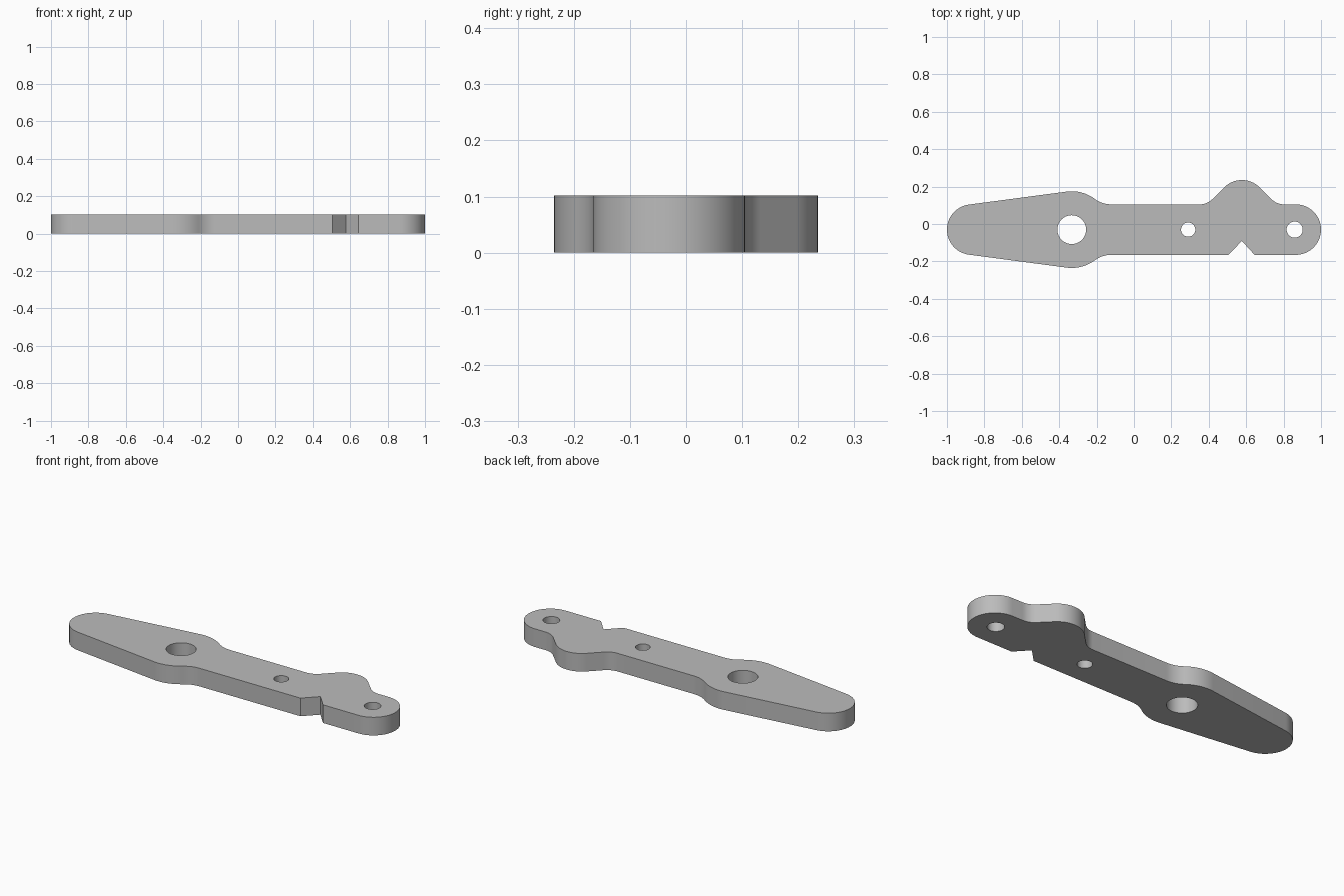
import bpy, bmesh
from math import radians, degrees, sin, cos, asin, atan2, sqrt, tan, pi

cube = bpy.data.objects.get("Cube")
if cube:
    bpy.data.objects.remove(cube, do_unlink=True)

THICK = 0.102
AXIS = -0.03            # centre line of the arm
HALF = 0.135            # half width of the straight bar and end radius
HUB_X, HUB_R = -0.333, 0.205
END_X = 0.865
BUMP_X, BUMP_R, BUMP_RISE = 0.577, 0.135, 0.13


def arc(cx, cy, r, a0, a1, n=16):
    """Points along an arc, angles in degrees."""
    return [(cx + r * cos(radians(a0 + (a1 - a0) * i / n)),
             cy + r * sin(radians(a0 + (a1 - a0) * i / n))) for i in range(n + 1)]


# Outline pieces, measured from the centre line
# Hub blended into the bar by a tangent fillet
reach = 0.212
fillet = (reach**2 + HALF**2 - HUB_R**2) / (2 * (HUB_R - HALF))
blend = degrees(atan2(HALF + fillet, reach))
taper = degrees(asin((HUB_R - HALF) / (END_X + HUB_X)))
hub_side = (arc(HUB_X + reach, HALF + fillet, fillet, 270, 180 + blend)
            + arc(HUB_X, 0, HUB_R, blend, 90 + taper))

# Rounded bump with 45 degree flanks and fillets at its foot
foot = BUMP_R * sqrt(2) + BUMP_RISE - HALF
foot_r = 0.094
foot_x = foot + foot_r * tan(pi / 8)
bump = (arc(BUMP_X + foot_x, HALF + foot_r, foot_r, 270, 225, 8)
        + arc(BUMP_X, BUMP_RISE, BUMP_R, 45, 135, 20)
        + arc(BUMP_X - foot_x, HALF + foot_r, foot_r, 315, 270, 8))

notch = [(BUMP_X - 0.073, -HALF), (BUMP_X, -HALF + 0.074), (BUMP_X + 0.068, -HALF)]
right_end = arc(END_X, 0, HALF, -90, 90, 32)
left_end = arc(-END_X, 0, HALF, 90 + taper, 270 - taper, 32)
lower_hub = [(x, -y) for x, y in reversed(hub_side)]
outline = right_end + bump + hub_side + left_end + lower_hub + notch

# Through holes: position and radius
holes = [arc(x, 0, r, 0, 360, 40)[:-1]
         for x, r in ((HUB_X, 0.077), (0.29, 0.038), (0.859, 0.043))]

# Fill the profile and extrude it into a plate
bm = bmesh.new()
for loop in [outline] + holes:
    verts = [bm.verts.new((x, y + AXIS, 0)) for x, y in loop]
    for a, b in zip(verts, verts[1:] + verts[:1]):
        bm.edges.new((a, b))
bmesh.ops.remove_doubles(bm, verts=bm.verts[:], dist=0.0005)
bmesh.ops.triangle_fill(bm, edges=bm.edges[:], use_beauty=True, normal=(0, 0, 1))
top = bmesh.ops.extrude_face_region(bm, geom=bm.faces[:])["geom"]
bmesh.ops.translate(bm, vec=(0, 0, THICK),
                    verts=[g for g in top if isinstance(g, bmesh.types.BMVert)])
bmesh.ops.recalc_face_normals(bm, faces=bm.faces[:])
mesh = bpy.data.meshes.new("lever_arm")
bm.to_mesh(mesh)
bm.free()

# Single grey material
grey = bpy.data.materials.new("plain grey")
grey.use_nodes = True
colour = (0.5, 0.5, 0.5, 1)
grey.diffuse_color = colour
grey.node_tree.nodes["Principled BSDF"].inputs["Base Color"].default_value = colour
mesh.materials.append(grey)

arm = bpy.data.objects.new("lever_arm", mesh)
bpy.context.collection.objects.link(arm)
bpy.ops.object.select_all(action="DESELECT")
arm.select_set(True)
bpy.context.view_layer.objects.active = arm
bpy.ops.object.shade_smooth_by_angle(angle=radians(30))
